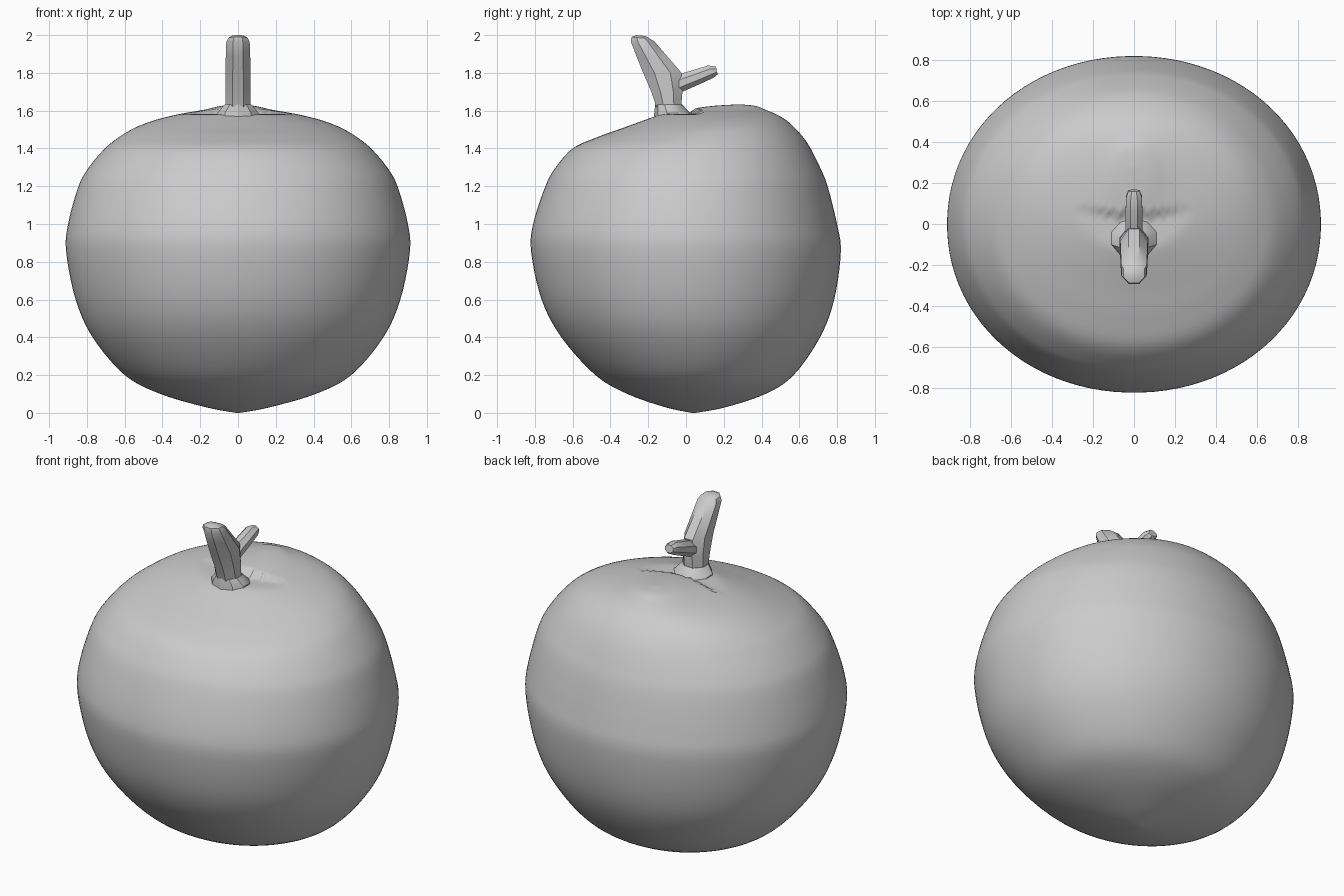
import bpy
import bmesh
from math import cos, sin, pi, radians
from mathutils import Vector

cube = bpy.data.objects.get("Cube")
if cube:
    bpy.data.objects.remove(cube)


def smooth_rows(rows, steps):
    """Catmull-Rom interpolation between section rows."""
    rows = [Vector(r) for r in rows]
    out = []
    for i in range(len(rows) - 1):
        a, b = rows[max(i - 1, 0)], rows[i]
        c, d = rows[i + 1], rows[min(i + 2, len(rows) - 1)]
        for s in range(steps):
            t = s / steps
            out.append(0.5 * (2 * b + (c - a) * t + (2 * a - 5 * b + 4 * c - d) * t**2
                              + (3 * b - a - 3 * c + d) * t**3))
    return out + [rows[-1]]


def loft(name, rows, sides, angle, power=1.0, reshape=None):
    """Skin rings given as half width, front y, front z, back y, back z."""
    bm = bmesh.new()
    rings = []
    for w, fy, fz, by, bz in rows:
        ring = []
        for k in range(sides):
            a = 2 * pi * (k + 0.5) / sides
            c, s = cos(a), sin(a)
            x = w * abs(c)**power * (1 if c > 0 else -1)
            t = (1 + abs(s)**power * (1 if s > 0 else -1)) / 2
            p = Vector((x, fy + (by - fy) * t, fz + (bz - fz) * t))
            if reshape:
                reshape(p)
            ring.append(bm.verts.new(p))
        rings.append(ring)
    for lo, hi in zip(rings, rings[1:]):
        for k in range(sides):
            n = (k + 1) % sides
            bm.faces.new((lo[k], lo[n], hi[n], hi[k]))
    bm.faces.new(rings[0][::-1])
    bm.faces.new(rings[-1])
    bmesh.ops.recalc_face_normals(bm, faces=bm.faces)
    mesh = bpy.data.meshes.new(name)
    bm.to_mesh(mesh)
    bm.free()
    obj = bpy.data.objects.new(name, mesh)
    bpy.context.collection.objects.link(obj)
    bpy.ops.object.select_all(action='DESELECT')
    obj.select_set(True)
    bpy.context.view_layer.objects.active = obj
    bpy.ops.object.shade_smooth_by_angle(angle=radians(angle))
    return obj


def stem_ledge(p):
    """Flatten a small shelf around the foot of the stem."""
    if abs(p.x) < 0.27 and p.y < 0.04 + 0.8 * p.x**2:
        p.z = min(p.z, 1.582)


# Fruit body: height, half width, front y, back y
body = [
    (0.00, 0.01, 0.03, 0.05),
    (0.03, 0.17, -0.11, 0.21),
    (0.10, 0.41, -0.31, 0.42),
    (0.20, 0.60, -0.48, 0.57),
    (0.40, 0.77, -0.66, 0.71),
    (0.60, 0.86, -0.765, 0.785),
    (0.85, 0.91, -0.82, 0.82),
    (1.00, 0.90, -0.81, 0.80),
    (1.20, 0.845, -0.745, 0.75),
    (1.30, 0.79, -0.69, 0.71),
    (1.40, 0.705, -0.60, 0.66),
    (1.46, 0.63, -0.47, 0.62),
    (1.51, 0.545, -0.33, 0.575),
    (1.55, 0.44, -0.22, 0.53),
    (1.58, 0.32, -0.13, 0.48),
    (1.605, 0.18, 0.00, 0.42),
    (1.625, 0.09, 0.14, 0.37),
    (1.633, 0.01, 0.27, 0.29),
]
rows = [(w, f, z, b, z) for z, w, f, b in smooth_rows(body, 5)]
loft("fruit_body", rows, 96, 60, 0.98, stem_ledge)

# Flared collar under the stem
loft("stem_collar", [
    (0.12, -0.17, 1.54, 0.05, 1.54),
    (0.115, -0.168, 1.59, 0.025, 1.585),
    (0.075, -0.163, 1.632, -0.02, 1.632),
], 10, 30)

# Main stem leaning forward
loft("stem", [
    (0.073, -0.163, 1.62, -0.02, 1.62),
    (0.073, -0.19, 1.70, -0.012, 1.70),
    (0.073, -0.235, 1.80, -0.015, 1.80),
    (0.07, -0.27, 1.89, -0.09, 1.885),
    (0.067, -0.297, 1.965, -0.16, 1.965),
    (0.055, -0.293, 1.99, -0.185, 1.98),
    (0.03, -0.265, 2.00, -0.215, 1.995),
], 8, 30)

# Short side branch pointing back
loft("stem_branch", [
    (0.045, -0.06, 1.68, -0.06, 1.78),
    (0.045, -0.01, 1.70, -0.01, 1.805),
    (0.044, 0.08, 1.74, 0.06, 1.825),
    (0.042, 0.148, 1.772, 0.115, 1.842),
    (0.03, 0.168, 1.79, 0.158, 1.835),
], 8, 30)
